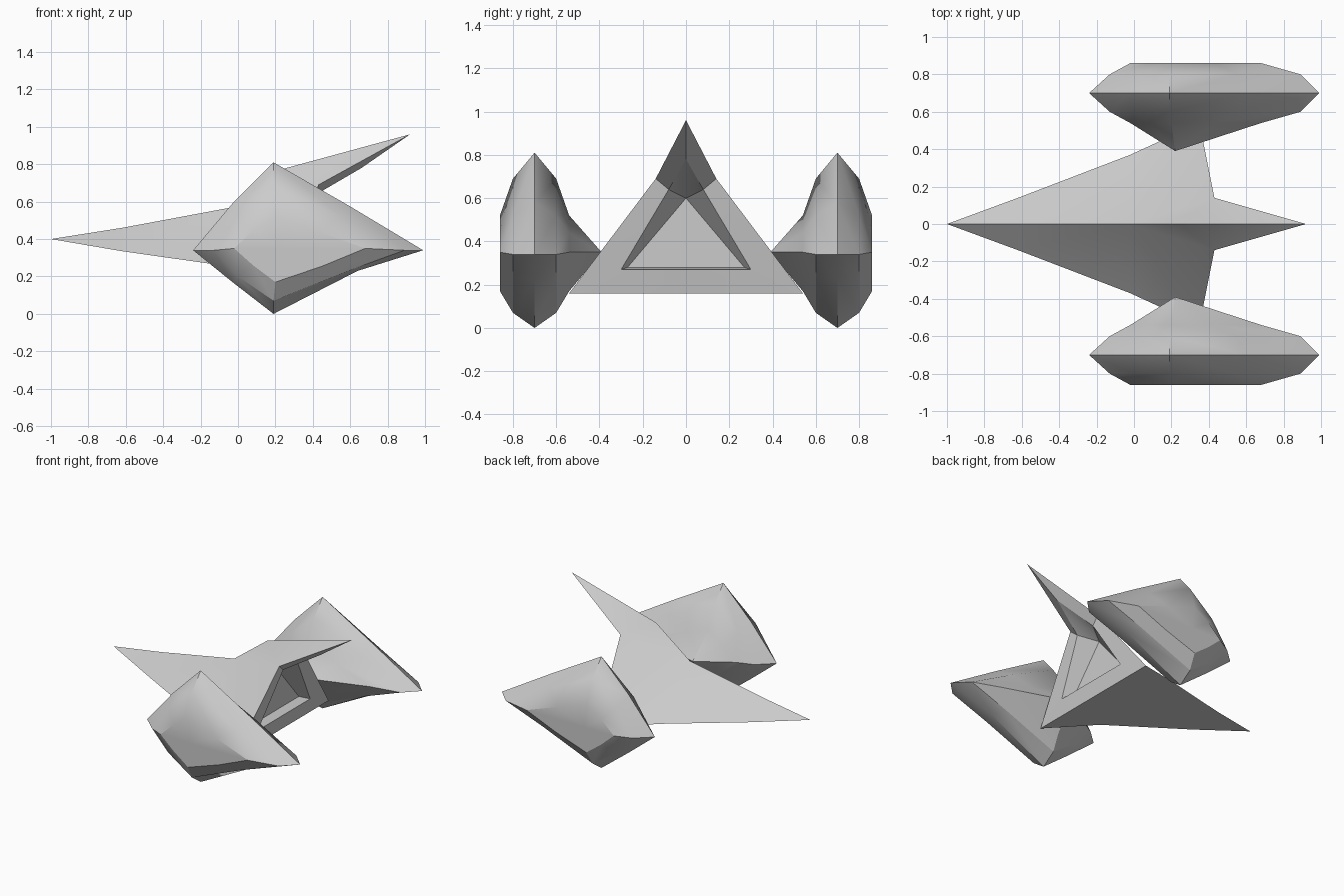
import bpy, bmesh

if "Cube" in bpy.data.objects:
    bpy.data.objects.remove(bpy.data.objects["Cube"])


def build(name, points, faces, mirror=False):
    """Make a mesh; optionally reflect it across y = 0 and weld the seam."""
    bm = bmesh.new()
    for sign in ((1, -1) if mirror else (1,)):
        vs = {k: bm.verts.new((x, y * sign, z)) for k, (x, y, z) in points.items()}
        for f in faces:
            bm.faces.new([vs[k] for k in f][::sign])
    bmesh.ops.remove_doubles(bm, verts=bm.verts, dist=1e-4)
    bmesh.ops.recalc_face_normals(bm, faces=bm.faces)
    me = bpy.data.meshes.new(name)
    bm.to_mesh(me)
    bm.free()
    ob = bpy.data.objects.new(name, me)
    bpy.context.collection.objects.link(ob)
    bpy.ops.object.select_all(action='DESELECT')
    bpy.context.view_layer.objects.active = ob
    ob.select_set(True)
    bpy.ops.object.shade_smooth_by_angle(angle=0.52)
    return ob


# Hull half: n nose, r ridge, e lower edge, b keel, s tail root, t tail tip
hull = {
    'n': (-1, 0, .40),
    'r1': (-.62, 0, .46), 'r2': (-.03, 0, .57), 'r3': (.24, 0, .775),
    'e1': (-.62, .14, .335), 'e2': (-.02, .37, .25), 'e3': (.35, .54, .16),
    's': (.43, .14, .69), 't': (.92, 0, .96),
    # rear opening rim, then recessed back wall
    'u': (.66, 0, .78), 'm': (.42, .08, .64), 'l': (.37, .30, .27), 'c': (.37, 0, .27),
    'w0': (.30, 0, .60), 'w1': (.30, .27, .28), 'w2': (.30, 0, .28),
}
for i in '123':
    x, y, z = hull['e' + i]
    hull['b' + i] = (x, 0, z)
hull_faces = [f.split() for f in (
    'n e1 r1', 'r1 e1 e2 r2', 'r2 e2 e3', 'r2 e3 s', 'r2 s r3', 'r3 s t',
    'n b1 e1', 'b1 b2 e2 e1', 'b2 b3 e3 e2',
    't s m u', 's e3 l m', 'e3 b3 c l',
    'u m w0', 'm l w1 w0', 'l c w2 w1', 'w0 w1 w2')]
build('hull', hull, hull_faces, mirror=True)

# Diamond outlines of the pod (x, z), from the sharp rim to the flat side
rim = [(-.24, .34), (-.03, .59), (.19, .81), (.59, .58), (.99, .34), (.64, .23), (.19, 0), (-.03, .17)]
mid = [(-.13, .34), (.00, .53), (.19, .69), (.55, .52), (.89, .34), (.60, .235), (.19, .07), (.00, .20)]
cap = [(-.02, .35), (.08, .445), (.20, .52), (.43, .44), (.68, .35), (.45, .255), (.20, .17), (.08, .26)]
layers = [(cap, -.16), (mid, -.10), (rim, 0), (mid, .10), (cap, .16)]


def pod(name, side):
    pts = {(j, i): (x, side * (.70 + off), z)
           for j, (ring, off) in enumerate(layers) for i, (x, z) in enumerate(ring)}
    faces = [[(j, i), (j, (i + 1) % 8), (j + 1, (i + 1) % 8), (j + 1, i)]
             for j in range(4) for i in range(8)]
    # flat outer cap and pointed inner mount
    pts['outer'] = (.22, side * .86, .35)
    pts['apex'] = (.22, side * .39, .35)
    faces += [[(4, i), (4, (i + 1) % 8), 'outer'] for i in range(8)]
    faces += [[(0, i), (0, (i + 1) % 8), 'apex'] for i in range(8)]
    return build(name, pts, faces)


pod('left_pod', 1)
pod('right_pod', -1)
